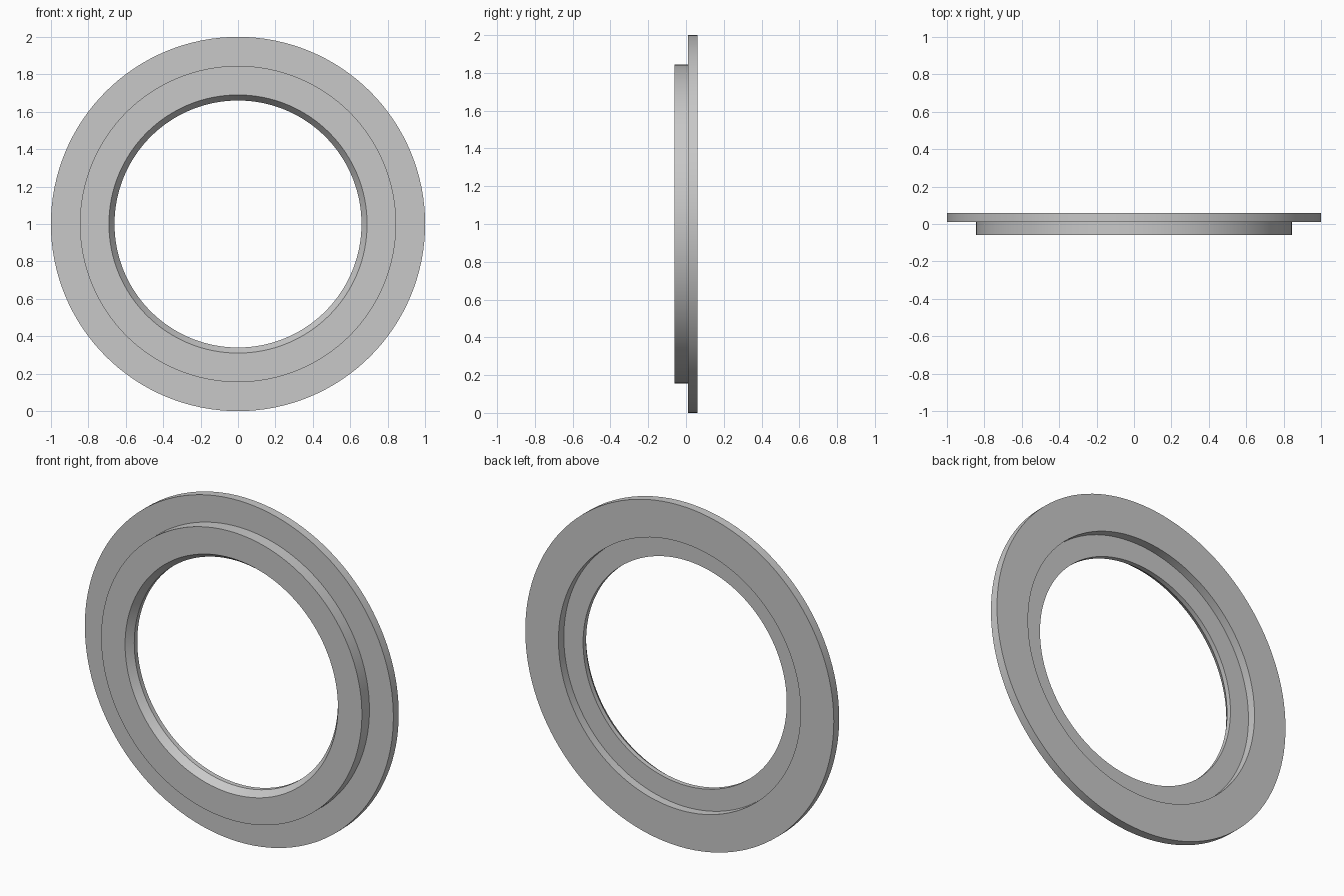
import bpy, bmesh, math
from mathutils import Vector

cube = bpy.data.objects.get("Cube")
if cube:
    bpy.data.objects.remove(cube, do_unlink=True)

# Plain grey for the whole ring
grey = bpy.data.materials.new("plain_grey")
grey.use_nodes = True
colour = (0.58, 0.58, 0.58, 1)
grey.diffuse_color = colour
grey.node_tree.nodes["Principled BSDF"].inputs["Base Color"].default_value = colour

# Ring section as (radius, y)
BACK, STEP, FRONT = 0.06, 0.01, -0.06
section = [
    (1.0, BACK), (1.0, STEP),        # flange rim
    (0.845, STEP), (0.845, FRONT),   # raised front collar
    (0.69, FRONT), (0.66, -0.018),   # tapered mouth
    (0.66, STEP),                    # short straight bore
    (0.785, STEP), (0.785, BACK),    # recess in the back
]


def lathe(name, points, steps=128):
    """Turn a closed section about the y axis through the ring centre."""
    bm = bmesh.new()
    verts = [bm.verts.new((r, y, 1)) for r, y in points]
    edges = [bm.edges.new((v, verts[i - 1])) for i, v in enumerate(verts)]
    bmesh.ops.spin(bm, geom=verts + edges, cent=Vector((0, 0, 1)), axis=Vector((0, 1, 0)),
                   angle=math.tau, steps=steps, use_merge=True)
    bmesh.ops.remove_doubles(bm, verts=bm.verts[:], dist=0.0001)
    bmesh.ops.recalc_face_normals(bm, faces=bm.faces[:])
    mesh = bpy.data.meshes.new(name)
    bm.to_mesh(mesh)
    bm.free()
    obj = bpy.data.objects.new(name, mesh)
    bpy.context.collection.objects.link(obj)
    return obj


ring = lathe("flanged_ring", section)
ring.data.materials.append(grey)

# Smooth round walls, crisp rims
bpy.ops.object.select_all(action="DESELECT")
ring.select_set(True)
bpy.context.view_layer.objects.active = ring
bpy.ops.object.shade_smooth_by_angle(angle=math.radians(25))
